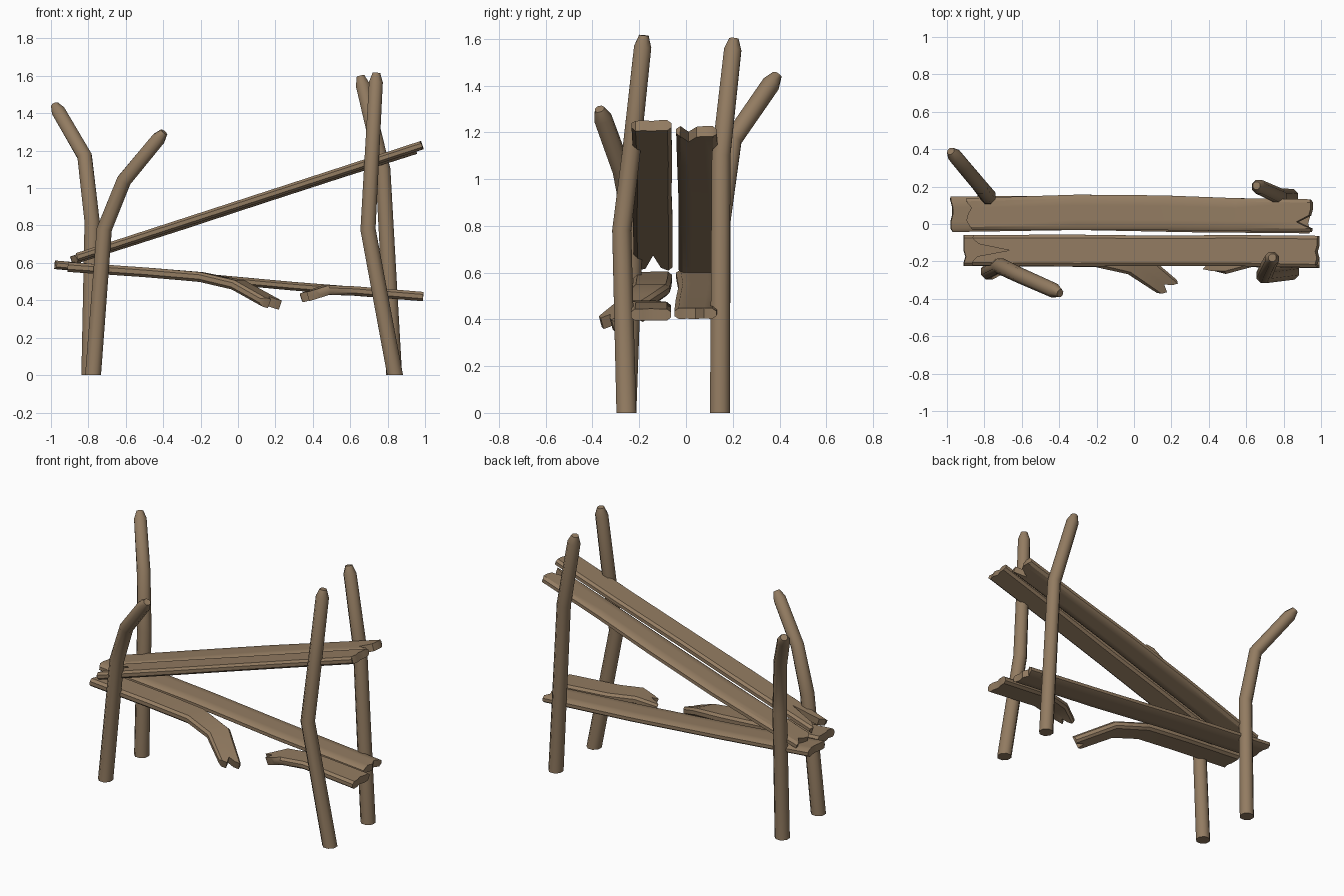
import bpy, bmesh, math
from mathutils import Vector

if "Cube" in bpy.data.objects:
    bpy.data.objects.remove(bpy.data.objects["Cube"])

wood = bpy.data.materials.new("weathered wood")
wood.diffuse_color = (0.29, 0.20, 0.12, 1)
wood.use_nodes = True
wood.node_tree.nodes["Principled BSDF"].inputs["Base Color"].default_value = wood.diffuse_color


def finish(bm, name, angle):
    bmesh.ops.recalc_face_normals(bm, faces=bm.faces[:])
    me = bpy.data.meshes.new(name)
    bm.to_mesh(me)
    bm.free()
    ob = bpy.data.objects.new(name, me)
    bpy.context.collection.objects.link(ob)
    me.materials.append(wood)
    bpy.ops.object.select_all(action='DESELECT')
    ob.select_set(True)
    bpy.context.view_layer.objects.active = ob
    bpy.ops.object.shade_smooth_by_angle(angle=math.radians(angle))


def tangents(pts):
    n = len(pts)
    return [(pts[min(i + 1, n - 1)] - pts[max(i - 1, 0)]).normalized() for i in range(n)]


def skin(bm, rings):
    n = len(rings[0])
    for a, b in zip(rings, rings[1:]):
        for i in range(n):
            j = (i + 1) % n
            bm.faces.new((a[i], a[j], b[j], b[i]))


def post(name, path, r0=0.046, r1=0.040, sides=8):
    """Bent round pole with a blunt tapered tip."""
    pts = [Vector(p) for p in path]
    tip = (pts[-1] - pts[-2]).normalized()
    radii = [r0 + (r1 - r0) * i / (len(pts) - 1) for i in range(len(pts))]
    pts.insert(-1, pts[-1] - tip * 0.05)
    radii.append(0.022)
    bm, rings = bmesh.new(), []
    for i, (p, t, r) in enumerate(zip(pts, tangents(pts), radii)):
        if i == 0:
            t = Vector((0, 0, 1))
        u = Vector((0, 1, 0)).cross(t).normalized()
        v = t.cross(u)
        rings.append([bm.verts.new(p + r * (u * math.cos(a) + v * math.sin(a)))
                      for a in (math.tau * (k + 0.5) / sides for k in range(sides))])
    skin(bm, rings)
    bm.faces.new(rings[0])
    bm.faces.new(rings[-1])
    finish(bm, name, 50)


COLS = [-1, -0.8, -0.4, 0, 0.4, 0.8, 1]


def plank(name, stations, start, end, thick=0.023):
    """Chamfered board along (x, y, z, half width); start/end cut splinters per column."""
    pts = [Vector(s[:3]) for s in stations]
    tans = tangents(pts)
    last = len(pts) - 1
    bm, rings = bmesh.new(), []
    for i, (p, t, s) in enumerate(zip(pts, tans, stations)):
        side = Vector((0, 0, 1)).cross(t).normalized()
        up = t.cross(side)
        cut = start if i == 0 else [-e for e in end] if i == last else [0] * 7

        def row(sign):
            return [bm.verts.new(p + side * u * s[3] + t * c +
                    up * sign * thick * (0.45 if abs(u) == 1 else 1))
                    for u, c in zip(COLS, cut)]
        rings.append(row(1) + row(-1)[::-1])
    skin(bm, rings)
    for r in (rings[0], rings[-1]):
        for k in range(6):
            bm.faces.new((r[k], r[k + 1], r[12 - k], r[13 - k]))
    finish(bm, name, 35)


# four bent posts
post("front_left_post", [(-0.775, -0.255, 0), (-0.715, -0.225, 0.78),
                         (-0.61, -0.275, 1.04), (-0.395, -0.37, 1.30)])
post("back_left_post", [(-0.795, 0.145, 0), (-0.78, 0.15, 0.82),
                        (-0.82, 0.20, 1.17), (-0.98, 0.39, 1.445)])
post("front_right_post", [(0.84, -0.255, 0), (0.695, -0.275, 0.78),
                          (0.715, -0.23, 1.15), (0.74, -0.18, 1.615)])
post("back_right_post", [(0.835, 0.145, 0), (0.775, 0.15, 1.10), (0.655, 0.205, 1.60)])

# sloping upper planks
plank("upper_front_plank",
      [(-0.86, -0.14, 0.63, 0.082), (-0.3, -0.142, 0.812, 0.085),
       (0.1, -0.143, 0.942, 0.081), (0.55, -0.142, 1.088, 0.083), (0.985, -0.148, 1.23, 0.085)],
      [0, 0, 0.03, 0.21, 0.04, 0, 0.01], [0, 0.01, 0, 0.01, 0, 0, 0])
plank("upper_back_plank",
      [(-0.89, 0.053, 0.612, 0.085), (-0.3, 0.062, 0.80, 0.095),
       (0.15, 0.06, 0.948, 0.093), (0.55, 0.05, 1.078, 0.088), (0.95, 0.045, 1.205, 0.087)],
      [0.03, 0.02, 0, 0.01, 0.03, 0, 0], [0, 0, 0.08, 0.01, 0, 0, 0.01])

# lower planks: one whole, one snapped in two
plank("lower_back_plank",
      [(-0.98, 0.052, 0.59, 0.095), (-0.3, 0.06, 0.53, 0.092),
       (0.3, 0.05, 0.475, 0.094), (0.94, 0.04, 0.425, 0.09)],
      [0.01, 0, 0, 0.01, 0.01, 0, 0], [0, 0, 0.01, 0, 0.02, 0, 0])
plank("lower_front_broken_left",
      [(-0.91, -0.142, 0.578, 0.083), (-0.5, -0.145, 0.55, 0.082), (-0.2, -0.15, 0.525, 0.08),
       (0.0, -0.2, 0.483, 0.075), (0.19, -0.345, 0.378, 0.06)],
      [0, 0, 0.01, 0, 0, 0, 0], [0.05, 0.03, 0.01, 0.05, 0.01, -0.01, 0], 0.026)
plank("lower_front_broken_right",
      [(0.99, -0.15, 0.42, 0.086), (0.62, -0.148, 0.45, 0.083),
       (0.47, -0.19, 0.455, 0.08), (0.35, -0.225, 0.413, 0.05)],
      [0, 0, 0, 0.01, 0, 0, 0], [0, 0, 0.02, 0.06, 0.02, 0.06, 0.08], 0.025)
